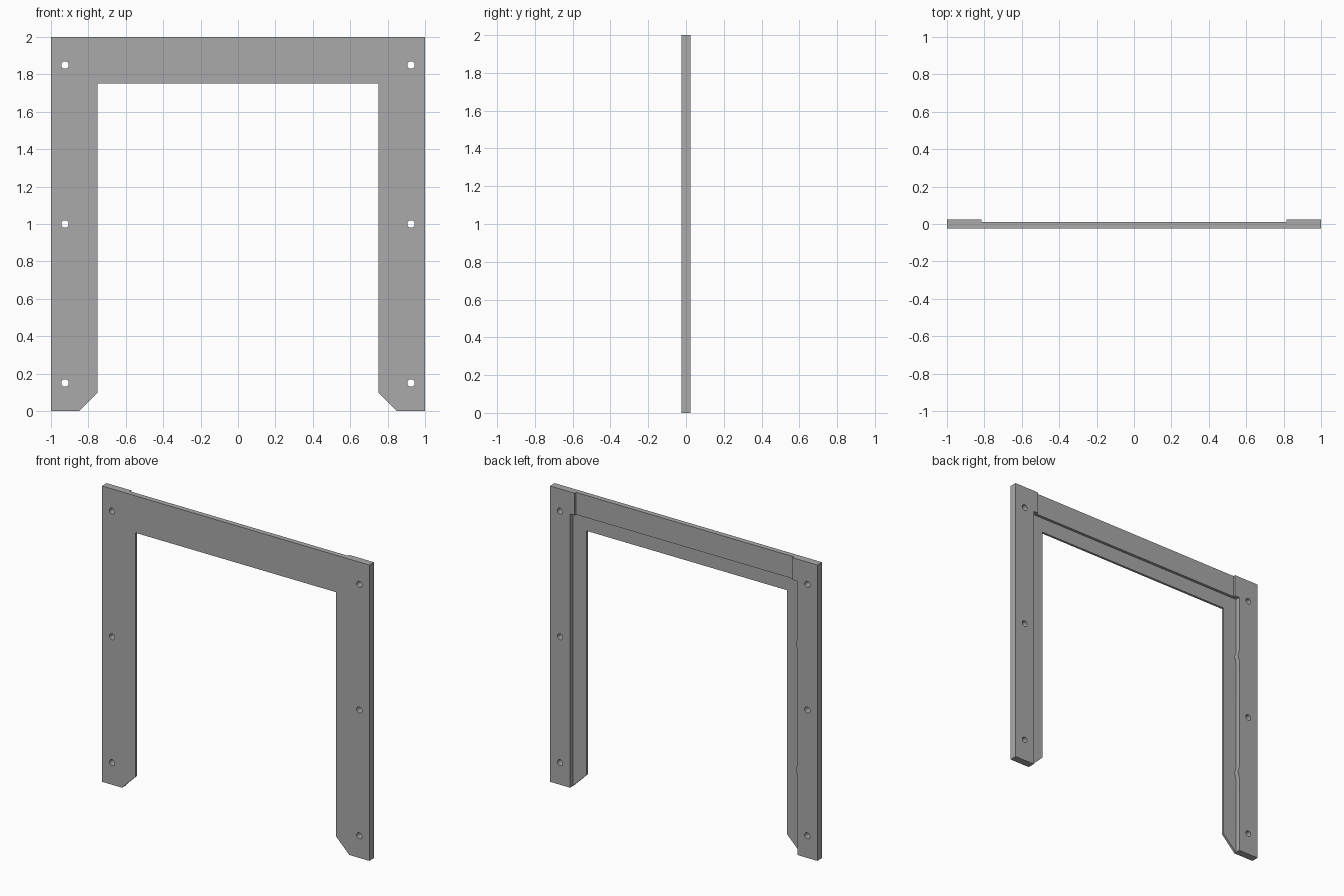
import bpy, bmesh, math

cube = bpy.data.objects.get("Cube")
if cube:
    bpy.data.objects.remove(cube, do_unlink=True)

FRONT, BACK = -0.025, 0.025
LIP, RAIL = -0.009, 0.010      # depth of the thin inner lip and of the top rail
STRIP = 0.85                   # inner edge of the thick side strips
RAIL_Z = 1.85                  # lower edge of the top rail
PAST = 0.1                     # cutters run past the surface by this much

grey = bpy.data.materials.new("plain grey")
grey.use_nodes = True
colour = (0.40, 0.40, 0.40, 1)
grey.diffuse_color = colour
grey.node_tree.nodes["Principled BSDF"].inputs["Base Color"].default_value = colour


def slab(name, outline, y0, y1):
    """Extrude an (x, z) outline from y0 to y1."""
    bm = bmesh.new()
    face = bm.faces.new([bm.verts.new((x, y0, z)) for x, z in outline])
    new = bmesh.ops.extrude_face_region(bm, geom=[face])["geom"]
    verts = [v for v in new if isinstance(v, bmesh.types.BMVert)]
    bmesh.ops.translate(bm, verts=verts, vec=(0, y1 - y0, 0))
    bmesh.ops.recalc_face_normals(bm, faces=bm.faces)
    mesh = bpy.data.meshes.new(name)
    bm.to_mesh(mesh)
    bm.free()
    mesh.materials.append(grey)
    obj = bpy.data.objects.new(name, mesh)
    bpy.context.collection.objects.link(obj)
    return obj


def circle(cx, cz, r, n=24):
    return [(cx + r * math.cos(math.tau * i / n), cz + r * math.sin(math.tau * i / n))
            for i in range(n)]


# Upside-down U frame with chamfered feet
half = [(1, 2), (1, 0), (STRIP, 0), (0.75, 0.1), (0.75, 1.75)]
frame = slab("door_frame", half + [(-x, z) for x, z in reversed(half)], FRONT, BACK)

# Rebate behind the opening; one side carries two shallow snap bumps
rebate = [(STRIP, -PAST), (STRIP, RAIL_Z), (-STRIP, RAIL_Z)]
for z in (1.425, 0.575):
    for i in range(9):
        t = i / 4 - 1
        rebate.append((-STRIP + 0.005 * (1 + math.cos(math.pi * t)), z - 0.04 * t))
rebate.append((-STRIP, -PAST))
cutters = [slab("rebate_cutter", rebate, LIP, BACK + PAST)]

# Shallow recess that leaves the top rail thinner than the corners
w = 0.815
recess = [(-w, 1.8), (w, 1.8), (w, 2 + PAST), (-w, 2 + PAST)]
cutters.append(slab("rail_cutter", recess, RAIL, BACK + PAST))

# Screw holes down both legs
for x in (-0.925, 0.925):
    for z in (0.15, 1, 1.85):
        cutters.append(slab("hole_cutter", circle(x, z, 0.02), FRONT - PAST, BACK + PAST))

for cutter in cutters:
    cutter.hide_render = True
    mod = frame.modifiers.new(cutter.name, "BOOLEAN")
    mod.operation = "DIFFERENCE"
    mod.solver = "EXACT"
    mod.object = cutter

# Bake the cuts and drop the cutters
graph = bpy.context.evaluated_depsgraph_get()
baked = bpy.data.meshes.new_from_object(frame.evaluated_get(graph))
frame.modifiers.clear()
frame.data = baked
for cutter in cutters:
    bpy.data.objects.remove(cutter, do_unlink=True)

# Round only the hole walls
bpy.context.view_layer.objects.active = frame
frame.select_set(True)
bpy.ops.object.shade_smooth_by_angle(angle=math.radians(30))
